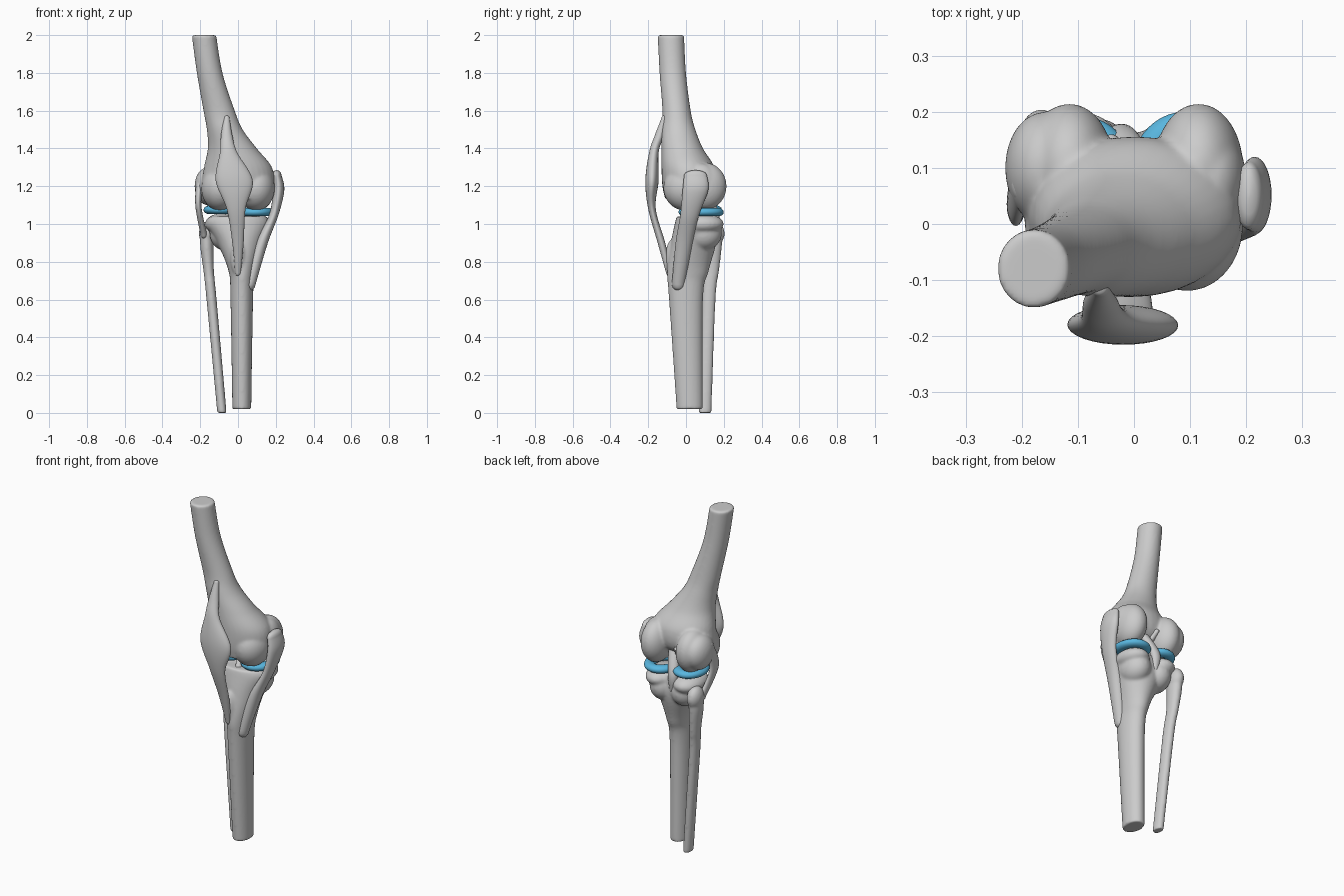
import bpy
import bmesh
import math
from mathutils import Matrix, Vector

default_cube = bpy.data.objects.get("Cube")
if default_cube:
    bpy.data.objects.remove(default_cube, do_unlink=True)


def make_material(name, colour):
    material = bpy.data.materials.new(name)
    material.use_nodes = True
    material.diffuse_color = colour
    shader = material.node_tree.nodes["Principled BSDF"]
    shader.inputs["Base Color"].default_value = colour
    return material


bone_grey = make_material("bone_grey", (.6, .6, .6, 1))
cartilage_blue = make_material("cartilage_blue", (.1, .47, .74, 1))


def spline(points, steps=8):
    """Smooth interpolation through tuples of any length."""
    points = [Vector(point) for point in points]
    points = [points[0]] + points + [points[-1]]
    result = []
    for before, start, end, after in zip(points, points[1:], points[2:], points[3:]):
        leaving, arriving = (end - before) / 2, (after - start) / 2
        for step in range(steps):
            t = step / steps
            ease = t * t * (3 - 2 * t)
            result.append(start * (1 - ease) + end * ease
                          + leaving * t * (1 - t) ** 2 - arriving * t * t * (1 - t))
    return result + [points[-1]]


def tip(section, direction):
    """Rings that shrink to a rounded end above or below a section."""
    x, y, z, width, depth = section
    reach = direction * min(width, depth)
    return [Vector((x, y, z + reach * math.sin(angle),
                    width * math.cos(angle), depth * math.cos(angle)))
            for angle in (.5, 1, 1.5)]


def add_loft(bm, sections, rounded, sides=32):
    """Skin elliptical rings given as x, y, z, x radius, y radius."""
    sections = spline(sections)
    if rounded:
        sections = tip(sections[0], 1)[::-1] + sections + tip(sections[-1], -1)
    turns = [math.tau * side / sides for side in range(sides)]
    rings = []
    for x, y, z, width, depth in sections:
        rings.append([bm.verts.new((x + width * math.cos(turn), y + depth * math.sin(turn), z))
                      for turn in turns])
    for upper, lower in zip(rings, rings[1:]):
        for side in range(sides):
            bm.faces.new((upper[side], upper[side - 1], lower[side - 1], lower[side]))
    bm.faces.new(rings[0])
    bm.faces.new(rings[-1])


def build(name, sections, balls=(), rounded=False, fuse=False):
    """One part: a loft, any ball-shaped swellings, and an optional melt."""
    bm = bmesh.new()
    add_loft(bm, sections, rounded)
    for centre, radii in balls:
        matrix = Matrix.Translation(centre) @ Matrix.Diagonal((*radii, 1))
        bmesh.ops.create_uvsphere(bm, u_segments=32, v_segments=20, radius=1, matrix=matrix)
    bmesh.ops.recalc_face_normals(bm, faces=bm.faces)
    mesh = bpy.data.meshes.new(name)
    bm.to_mesh(mesh)
    bm.free()
    mesh.materials.append(bone_grey)
    part = bpy.data.objects.new(name, mesh)
    bpy.context.collection.objects.link(part)
    if fuse:
        remesh = part.modifiers.new("fuse", "REMESH")
        remesh.mode = "VOXEL"
        remesh.voxel_size = .007
        remesh.use_smooth_shade = True
        soften = part.modifiers.new("soften", "SMOOTH")
        soften.iterations = 10
    bpy.ops.object.select_all(action="DESELECT")
    part.select_set(True)
    bpy.context.view_layer.objects.active = part
    bpy.ops.object.shade_smooth_by_angle(angle=math.radians(50))


def mirrored(*balls):
    """Repeat each ball on the left and right."""
    return [((side * x, y, z), radii) for (x, y, z), radii in balls for side in (1, -1)]


# Thigh bone: slanted shaft flaring into two condyles with a notch between
build("femur", [
    (-.18, -.08, 2, .065, .07),
    (-.15, -.07, 1.8, .068, .07),
    (-.1, -.05, 1.6, .083, .075),
    (-.07, -.04, 1.5, .095, .09),
    (-.03, -.02, 1.4, .13, .11),
    (0, .01, 1.3, .18, .14),
    (0, .01, 1.2, .19, .135),
    (0, -.02, 1.13, .16, .09),
], balls=mirrored(
    ((.115, .1, 1.2), (.08, .115, .125)),
    ((.095, 0, 1.19), (.1, .12, .12)),
) + [
    ((-.16, .1, 1.2), (.07, .1, .1)),
    ((.14, .08, 1.22), (.06, .09, .1)),
], fuse=True)

# Shin bone: two-lobed plateau, front bump and central ridge
build("tibia", [
    (0, .05, 1.04, .15, .1),
    (0, .05, 1, .165, .11),
    (.01, .04, .9, .12, .12),
    (.02, .01, .75, .07, .11),
    (.02, 0, .6, .06, .09),
    (.02, .02, .02, .05, .07),
], balls=mirrored(
    ((.09, .085, 1), (.085, .115, .055)),
    ((.07, .09, .95), (.08, .1, .09)),
) + [
    ((0, -.07, .82), (.04, .04, .1)),
    ((0, .06, 1.05), (.03, .04, .04)),
], fuse=True)

# Slim outer shin bone with a knobbed head
build("fibula", [
    (-.165, .14, .96, .035, .05),
    (-.165, .14, .88, .035, .05),
    (-.155, .135, .75, .028, .04),
    (-.14, .12, .6, .027, .037),
    (-.085, .1, 0, .025, .035),
], balls=[((-.165, .145, .95), (.042, .06, .065))], fuse=True)

# Kneecap flowing into the tendons above and below
build("patella_and_tendons", [
    (-.06, -.115, 1.56, .015, .015),
    (-.06, -.14, 1.47, .03, .025),
    (-.05, -.17, 1.38, .045, .025),
    (-.02, -.18, 1.23, .098, .035),
    (-.01, -.18, 1.08, .05, .02),
    (0, -.13, .9, .03, .02),
    (0, -.09, .74, .015, .015),
], rounded=True)

# Inner side ligament, broad at the top and running onto the shin
build("inner_ligament", [
    (.205, .05, 1.26, .025, .06),
    (.215, .05, 1.18, .03, .068),
    (.19, .02, 1.05, .025, .05),
    (.125, -.01, .9, .033, .045),
    (.06, -.04, .68, .033, .035),
], rounded=True)

# Outer side ligament down to the fibula head
build("outer_ligament", [
    (-.2, .08, 1.24, .02, .04),
    (-.21, .035, 1.1, .016, .038),
    (-.18, .11, .94, .018, .03),
], rounded=True)

# Crossing ligaments inside the notch
build("rear_cross_ligament", [
    (.02, .08, 1.2, .03, .03),
    (-.02, .15, 1.06, .03, .025),
    (-.02, .15, .96, .02, .02),
], rounded=True)
build("front_cross_ligament", [
    (-.04, .13, 1.2, .02, .03),
    (.01, 0, 1.03, .02, .03),
], rounded=True)


def build_meniscus(name, side, height, size, count=40):
    """C-shaped pad that opens towards the middle of the joint."""
    curve = bpy.data.curves.new(name, "CURVE")
    curve.dimensions = "3D"
    curve.bevel_depth = .03
    curve.bevel_resolution = 5
    curve.use_fill_caps = True
    path = curve.splines.new("POLY")
    path.points.add(count)
    for index, point in enumerate(path.points):
        angle = math.radians(150) * (2 * index / count - 1)
        across, along = size * math.cos(angle), size * math.sin(angle)
        point.co = (side * (.09 + .07 * across), .08 + .09 * along, 0, 1)
    path.use_smooth = True
    curve.materials.append(cartilage_blue)
    pad = bpy.data.objects.new(name, curve)
    pad.location.z = height
    pad.scale.z = .75
    bpy.context.collection.objects.link(pad)


# Cartilage pads
build_meniscus("inner_meniscus", 1, 1.063, 1)
build_meniscus("outer_meniscus", -1, 1.075, .9)
